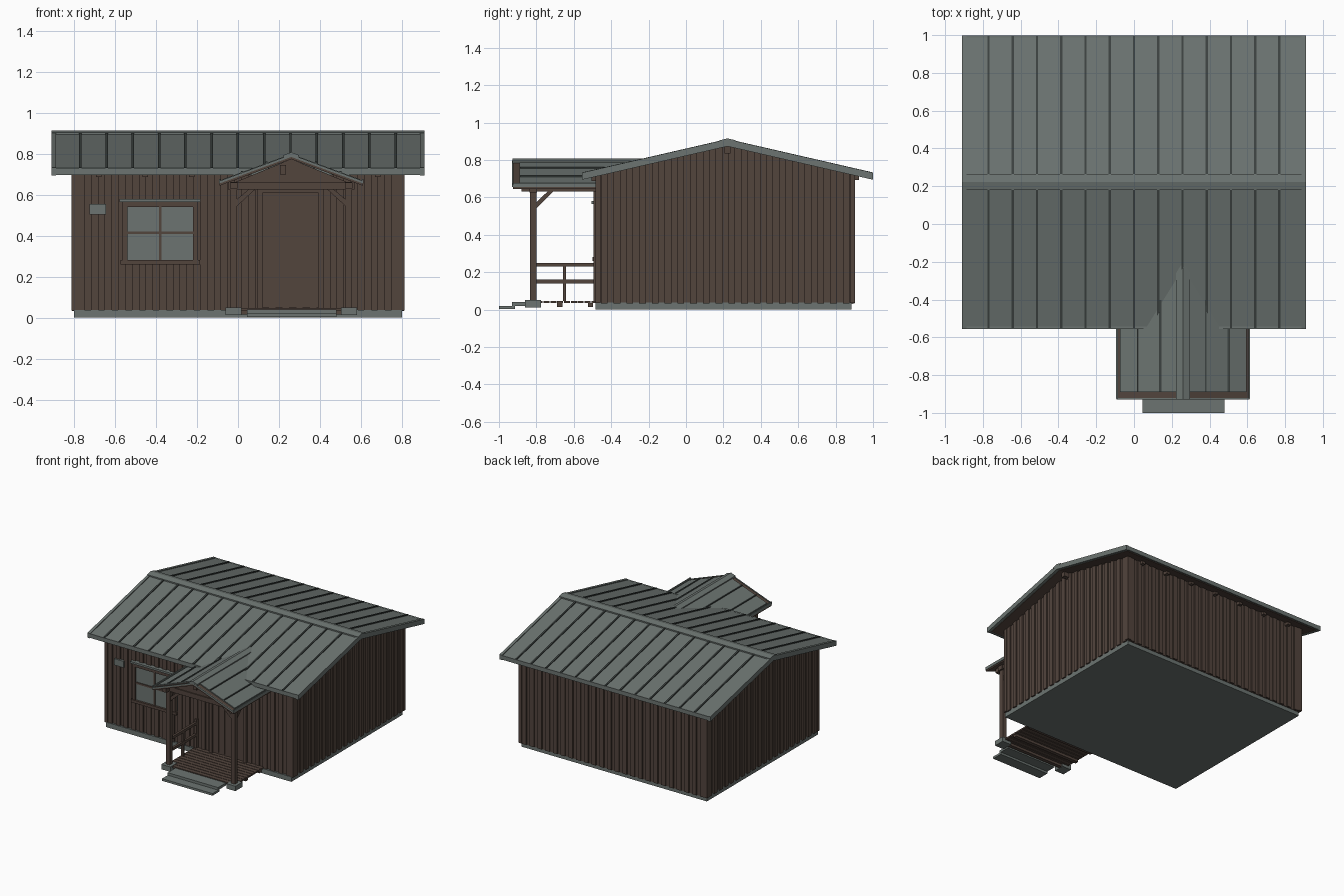
import bpy
import bmesh

cube = bpy.data.objects.get("Cube")
if cube:
    bpy.data.objects.remove(cube, do_unlink=True)


def material(name, r, g, b):
    m = bpy.data.materials.new(name)
    m.use_nodes = True
    m.diffuse_color = (r, g, b, 1)
    m.node_tree.nodes["Principled BSDF"].inputs["Base Color"].default_value = (r, g, b, 1)
    return m


GREY = material("grey green metal", 0.15, 0.175, 0.165)
SEAM = material("dark seam metal", 0.045, 0.055, 0.052)
BROWN = material("dark brown timber", 0.085, 0.058, 0.046)


def prism(axis, pts, a, b):
    """A flat outline swept from a to b along one axis."""
    return axis, pts, a, b


def box(x0, x1, y0, y1, z0, z1):
    return prism("z", [(x0, y0), (x1, y0), (x1, y1), (x0, y1)], z0, z1)


def part(name, mat, solids):
    bm = bmesh.new()
    place = {"x": lambda p, t: (t, p[0], p[1]),
             "y": lambda p, t: (p[0], t, p[1]),
             "z": lambda p, t: (p[0], p[1], t)}
    for axis, pts, a, b in solids:
        lo = [bm.verts.new(place[axis](p, a)) for p in pts]
        hi = [bm.verts.new(place[axis](p, b)) for p in pts]
        bm.faces.new(lo)
        bm.faces.new(hi[::-1])
        for i in range(len(pts)):
            j = (i + 1) % len(pts)
            bm.faces.new((lo[i], lo[j], hi[j], hi[i]))
    bmesh.ops.recalc_face_normals(bm, faces=bm.faces[:])
    mesh = bpy.data.meshes.new(name)
    bm.to_mesh(mesh)
    bm.free()
    mesh.materials.append(mat)
    ob = bpy.data.objects.new(name, mesh)
    bpy.context.collection.objects.link(ob)
    return ob


def gable(mid, half, top, slope, thick):
    """Chevron outline of a pitched roof slab."""
    drop = half * slope
    return [(mid - half, top - drop), (mid, top), (mid + half, top - drop),
            (mid + half, top - drop - thick), (mid, top - thick),
            (mid - half, top - drop - thick)]


# Main dimensions
RIDGE_Y, ROOF_TOP, SLOPE, HALF = 0.222, 0.905, 0.23, 0.777
FRONT, BACK, SIDE = -0.47, 0.89, 0.80
PX, P_TOP, P_SLOPE = 0.26, 0.8, 0.37


def roof_z(y):
    return ROOF_TOP - SLOPE * abs(y - RIDGE_Y)


# House body
part("foundation", GREY, [box(-SIDE, SIDE, -0.485, 0.885, 0, 0.038)])
part("walls", BROWN, [prism("x", [
    (FRONT, 0.03), (BACK, 0.03), (BACK, roof_z(BACK) - 0.03),
    (RIDGE_Y, ROOF_TOP - 0.03), (FRONT, roof_z(FRONT) - 0.03)], -SIDE, SIDE)])

# Vertical siding boards
boards = []
count = 24
for i in range(count):
    x = -SIDE + 0.033 + i * (2 * SIDE - 0.066) / (count - 1)
    for y, d in ((FRONT, -0.01), (BACK, 0.01)):
        boards.append(box(x - 0.018, x + 0.018, min(y, y + d), max(y, y + d),
                          0.032, roof_z(y) - 0.02))
for i in range(20):
    y = FRONT + 0.033 + i * (BACK - FRONT - 0.066) / 19
    for s in (-1, 1):
        x = sorted((s * SIDE, s * (SIDE + 0.01)))
        boards.append(box(*x, y - 0.018, y + 0.018, 0.032, roof_z(y) - 0.018))
part("siding_boards", BROWN, boards)
part("corner_boards", BROWN, [
    box(min(s * 0.785, s * 0.814), max(s * 0.785, s * 0.814), y - 0.014, y + 0.014,
        0.035, roof_z(y) - 0.03)
    for s in (-1, 1) for y in (FRONT, BACK)])

# Main roof with trims, seams and ridge cap
part("main_roof", GREY, [prism("x", gable(RIDGE_Y, HALF, ROOF_TOP, SLOPE, 0.025), -0.9, 0.9)])
part("soffit", BROWN, [prism("x", gable(RIDGE_Y, HALF - 0.02, ROOF_TOP - 0.02, SLOPE, 0.012),
                             -0.885, 0.885)])
part("rake_trim", GREY, [
    prism("x", gable(RIDGE_Y, HALF, ROOF_TOP + 0.006, SLOPE, 0.038), a, a + 0.022)
    for a in (-0.91, 0.888)])
part("eave_trim", GREY, [
    box(-0.91, 0.91, y - 0.006, y + 0.006, 0.698, 0.73)
    for y in (RIDGE_Y - HALF + 0.006, RIDGE_Y + HALF - 0.006)])
seams = []
for i in range(13):
    x = -0.77 + i * 0.1283
    for s in (-1, 1):
        near, far = RIDGE_Y + s * 0.035, RIDGE_Y + s * (HALF - 0.005)
        seams.append(prism("x", [(near, roof_z(near) - 0.004), (far, roof_z(far) - 0.004),
                                 (far, roof_z(far) + 0.007), (near, roof_z(near) + 0.007)],
                           x - 0.006, x + 0.006))
part("roof_seams", SEAM, seams)
part("ridge_cap", GREY, [prism("x", gable(RIDGE_Y, 0.042, ROOF_TOP + 0.01, SLOPE, 0.012),
                               -0.911, 0.911)])

# Rafter tails and ridge beam ends
part("rafter_tails", BROWN, [
    box(x - 0.014, x + 0.014, y - 0.02, y + 0.02, roof_z(y) - 0.055, roof_z(y) - 0.025)
    for x in [-0.68 + 0.227 * i for i in range(7)]
    for y in (FRONT - 0.015, BACK + 0.015)])
part("ridge_beam", BROWN, [box(-0.85, 0.85, RIDGE_Y - 0.016, RIDGE_Y + 0.016, 0.835, 0.88)])

# Window
X0, X1, Z0, Z1 = -0.565, -0.195, 0.265, 0.565
part("window_glass", GREY, [box(X0, X1, FRONT, FRONT - 0.014, Z0, Z1)])
W = (FRONT - 0.025, FRONT)
part("window_frame", BROWN, [
    box(X0, X0 + 0.025, *W, Z0, Z1), box(X1 - 0.025, X1, *W, Z0, Z1),
    box(X0, X1, *W, Z1 - 0.025, Z1), box(X0 - 0.01, X1 + 0.01, FRONT - 0.03, FRONT, Z0 - 0.005, Z0 + 0.017),
    box(-0.387, -0.373, FRONT - 0.02, FRONT, Z0, Z1),
    box(X0, X1, FRONT - 0.02, FRONT, 0.408, 0.422)])
part("window_flashing", GREY, [box(X0 - 0.013, X1 + 0.013, FRONT - 0.035, FRONT, Z1, Z1 + 0.015)])
part("wall_vent", GREY, [box(-0.725, -0.645, FRONT - 0.02, FRONT, 0.505, 0.555)])

# Door with planks
part("door_frame", BROWN, [
    box(0.095, 0.122, *W, 0.045, 0.635), box(0.39, 0.417, *W, 0.045, 0.635),
    box(0.095, 0.417, *W, 0.612, 0.64)])
part("door", BROWN, [box(0.12, 0.392, FRONT - 0.012, FRONT, 0.05, 0.615)] + [
    box(0.126 + i * 0.0525, 0.173 + i * 0.0525, FRONT - 0.016, FRONT, 0.06, 0.608)
    for i in range(5)])

# Porch deck
part("deck_boards", BROWN, [
    box(-0.035, 0.555, -0.835 + i * 0.0365, -0.803 + i * 0.0365, 0.034, 0.047)
    for i in range(10)])
part("deck_joists", BROWN, [
    box(-0.03, 0.55, y - 0.014, y + 0.014, 0.015, 0.035) for y in (-0.8, -0.675, -0.51)])
part("post_bases", GREY, [
    box(x - 0.039, x + 0.039, -0.86, -0.775, 0.012, 0.05) for x in (-0.021, 0.541)])
part("steps", GREY, [box(0.045, 0.48, -1.0, -0.915, 0.003, 0.02),
                     box(0.045, 0.48, -0.93, -0.835, 0.02, 0.04)])

# Porch frame
posts = (-0.021, 0.541)
part("porch_posts", BROWN, [
    box(x - 0.017, x + 0.017, -0.835, -0.8, 0.04, 0.65) for x in posts])
part("porch_beams", BROWN, [box(-0.05, 0.57, -0.838, -0.797, 0.625, 0.662)] + [
    box(x - 0.018, x + 0.018, -0.88, FRONT, 0.63, 0.66) for x in posts])
braces = []
for x, s in zip(posts, (1, -1)):
    braces.append(prism("y", [(x, 0.53), (x, 0.565), (x + s * 0.095, 0.645),
                              (x + s * 0.125, 0.645)], -0.828, -0.808))
    braces.append(prism("x", [(-0.81, 0.53), (-0.81, 0.565), (-0.725, 0.645),
                              (-0.695, 0.645)], x - 0.01, x + 0.01))
part("porch_braces", BROWN, braces)
part("porch_gable", BROWN, [prism("y", [(-0.03, 0.655), (0.55, 0.655), (PX, 0.775)],
                                  -0.83, -0.81)])
part("gable_king_post", BROWN, [box(PX - 0.055, PX - 0.025, -0.845, -0.83, 0.7, 0.745)])

# Porch roof
part("porch_roof_deck", BROWN, [prism("y", gable(PX, 0.35, P_TOP - 0.008, P_SLOPE, 0.018),
                                      -0.925, -0.3)])
part("porch_roof", GREY, [prism("y", gable(PX, 0.335, P_TOP, P_SLOPE, 0.012), -0.89, -0.22)])
part("porch_ridge_cap", GREY, [prism("y", gable(PX, 0.037, P_TOP + 0.008, P_SLOPE, 0.012),
                                     -0.928, -0.22)])
part("porch_eave_trim", GREY, [
    box(PX + s * 0.35 - 0.004, PX + s * 0.35 + 0.004, -0.925, FRONT, 0.655, 0.678)
    for s in (-1, 1)])
part("porch_rake_trim", GREY, [prism("y", gable(PX, 0.352, P_TOP - 0.003, P_SLOPE, 0.012),
                                     -0.929, -0.922)])
part("porch_seams", SEAM, [
    box(PX + d - 0.005, PX + d + 0.005, -0.888, -0.45 + (0.24 - abs(d)) * 0.9,
        P_TOP - P_SLOPE * abs(d) - 0.004, P_TOP - P_SLOPE * abs(d) + 0.006)
    for d in (-0.24, -0.12, 0.12, 0.24)])

# Railing on one side of the porch
R = (-0.031, -0.013)
part("railing", BROWN, [
    box(*R, -0.81, FRONT, 0.23, 0.25), box(*R, -0.81, FRONT, 0.14, 0.16),
    box(*R, -0.658, -0.642, 0.045, 0.235), box(*R, -0.49, FRONT, 0.045, 0.27)])
